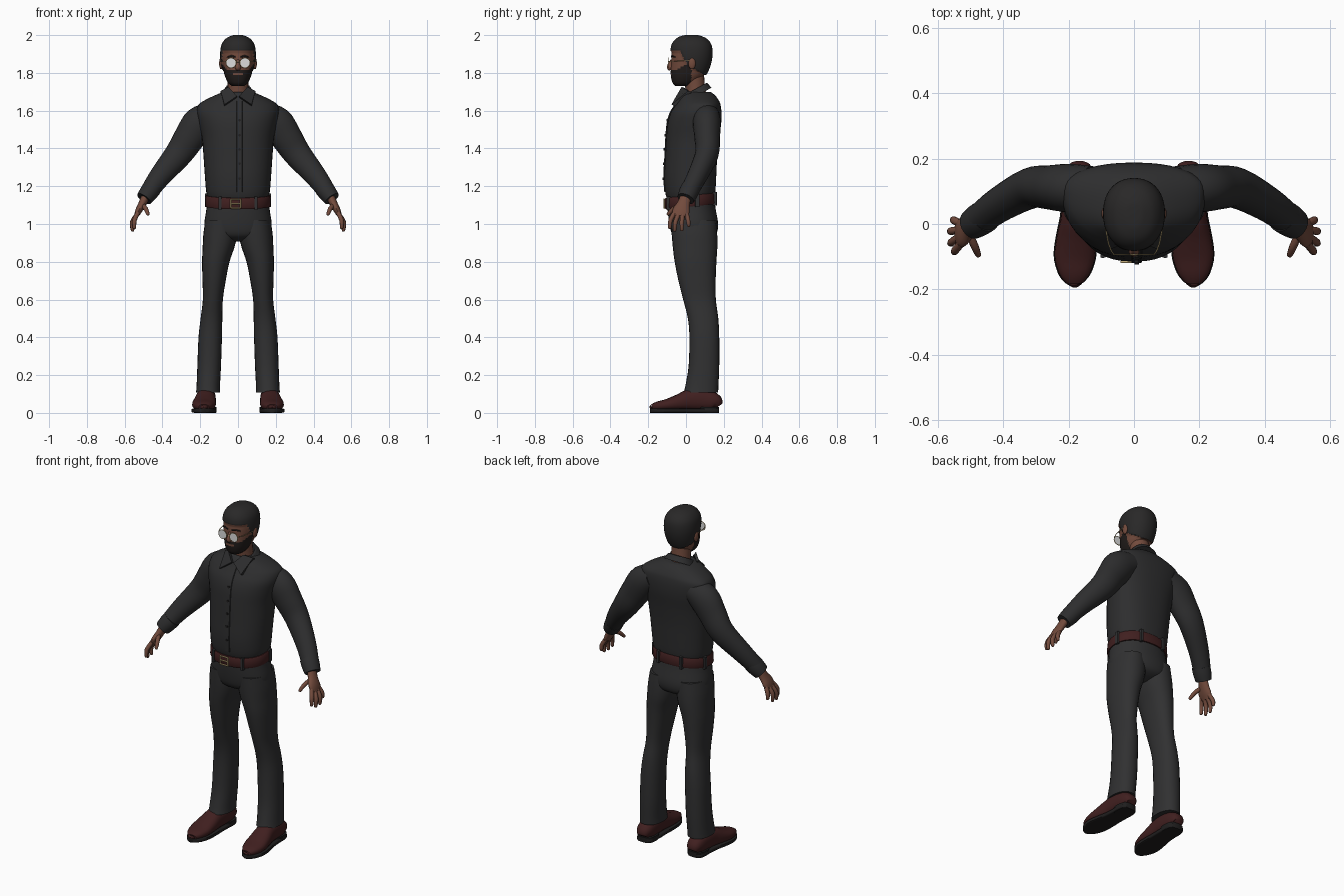
import bpy, bmesh, math
from mathutils import Vector


def material(name, rgb):
    m = bpy.data.materials.new(name)
    m.diffuse_color = (*rgb, 1)
    return m


SHIRT = material("black_shirt", (0.027, 0.027, 0.028))
TROUSERS = material("charcoal_trousers", (0.030, 0.030, 0.031))
SKIN = material("brown_skin", (0.17, 0.070, 0.046))
HAIR = material("black_hair", (0.022, 0.021, 0.021))
BEARD = material("dark_beard", (0.016, 0.012, 0.011))
LEATHER = material("oxblood_leather", (0.052, 0.014, 0.014))
SOLE = material("black_sole", (0.014, 0.013, 0.013))
METAL = material("pale_gold", (0.50, 0.38, 0.18))
LENS = material("white_lens", (0.72, 0.72, 0.72))


def finish(name, bm, mats, rule=None, mirror=False, angle=50):
    bmesh.ops.recalc_face_normals(bm, faces=bm.faces)
    me = bpy.data.meshes.new(name)
    bm.to_mesh(me)
    bm.free()
    for m in mats if isinstance(mats, list) else [mats]:
        me.materials.append(m)
    for p in me.polygons:
        p.use_smooth = True
        if rule:
            p.material_index = rule(p.center)
    me.set_sharp_from_angle(angle=math.radians(angle))
    ob = bpy.data.objects.new(name, me)
    bpy.context.collection.objects.link(ob)
    if mirror:
        mod = ob.modifiers.new("mirror", 'MIRROR')
        mod.use_mirror_merge = False
    return ob


def smooth_rows(rows, k):
    """Catmull-Rom interpolation between rows of numbers."""
    out = []
    for i in range(len(rows) - 1):
        a, b, c, d = (rows[max(i - 1, 0)], rows[i], rows[i + 1], rows[min(i + 2, len(rows) - 1)])
        for j in range(k):
            t = j / k
            out.append([0.5 * (2 * q + (r - p) * t + (2 * p - 5 * q + 4 * r - s) * t * t
                               + (3 * q - p - 3 * r + s) * t ** 3) for p, q, r, s in zip(a, b, c, d)])
    return out + [list(rows[-1])]


def skin_rings(rings):
    bm = bmesh.new()
    vs = [[bm.verts.new(p) for p in r] for r in rings]
    n = len(vs[0])
    for a, b in zip(vs, vs[1:]):
        for i in range(n):
            bm.faces.new((a[i], a[(i + 1) % n], b[(i + 1) % n], b[i]))
    bm.faces.new(vs[0])
    bm.faces.new(vs[-1])
    return bm


def unit_ring(n, e):
    for i in range(n):
        t = 2 * math.pi * i / n
        c, s = math.cos(t), math.sin(t)
        yield (math.copysign(abs(c) ** (2 / e), c), math.copysign(abs(s) ** (2 / e), s))


def stack(rows, n=32, k=4, e=2.2, tilt=0):
    """Horizontal sections: z, front y, widest y, back y, half width, centre x."""
    rings = []
    for z, y0, yc, y1, w, x in smooth_rows(rows, k):
        ring = []
        for u, v in unit_ring(n, e):
            y = yc + v * ((y1 - yc) if v > 0 else (yc - y0))
            ring.append((x + u * w, y, z + tilt * (y - yc)))
        rings.append(ring)
    return skin_rings(rings)


def tube(rows, n=16, k=4, e=2):
    """Sections across a path: x, y, z, radius a, radius b."""
    pts = smooth_rows(rows, k)
    rings = []
    for i, p in enumerate(pts):
        t = (Vector(pts[min(i + 1, len(pts) - 1)][:3]) - Vector(pts[max(i - 1, 0)][:3])).normalized()
        ref = Vector((0, 1, 0)) if abs(t.y) < 0.9 else Vector((0, 0, 1))
        v = (ref - t * ref.dot(t)).normalized()
        u = v.cross(t)
        rings.append([Vector(p[:3]) + u * a * p[3] + v * b * p[4] for a, b in unit_ring(n, e)])
    return skin_rings(rings)


def bar(a, b, ra, rb, n=8, e=2):
    return tube([(*a, ra, rb), (*b, ra, rb)], n, 1, e)


def ball(centre, size):
    bm = bmesh.new()
    bmesh.ops.create_uvsphere(bm, u_segments=16, v_segments=10, radius=1)
    for v in bm.verts:
        v.co = Vector(centre) + Vector(c * s for c, s in zip(v.co, size))
    return bm


# Shirt body
chest = [(1.13, -.10, .03, .145, .155, 0), (1.17, -.11, .035, .155, .168, 0), (1.25, -.115, .04, .16, .175, 0),
         (1.35, -.11, .05, .165, .182, 0), (1.45, -.105, .065, .175, .19, 0), (1.53, -.098, .08, .186, .207, 0),
         (1.585, -.083, .09, .188, .218, 0), (1.625, -.06, .10, .184, .213, 0), (1.65, -.045, .09, .176, .185, 0),
         (1.68, -.03, .07, .155, .125, 0), (1.70, -.015, .06, .13, .075, 0)]
finish("shirt_body", stack(chest, 40, e=2.3), SHIRT)

# Sleeves and cuffs
sleeve = [(.13, .11, 1.575, .07, .068), (.20, .11, 1.535, .09, .074), (.255, .112, 1.46, .083, .068),
          (.315, .11, 1.37, .073, .062), (.41, .06, 1.255, .058, .053), (.475, .012, 1.165, .047, .047)]
finish("sleeve", tube(sleeve, 24), SHIRT, mirror=True)
finish("cuff", tube([(.455, .025, 1.19, .050, .051), (.475, .012, 1.163, .049, .051),
                     (.497, -.002, 1.133, .043, .046)], 24, 2), SHIRT, mirror=True)

# Placket and buttons down the front
finish("placket", tube([(.008, r[1] - .001, r[0], .016, .004) for r in chest[1:9]], 8, e=5), SHIRT)
for i, (z, y) in enumerate([(1.24, -.12), (1.32, -.117), (1.395, -.114), (1.47, -.109), (1.55, -.099)]):
    finish(f"button_{i}", bar((.008, y + .003, z), (.008, y - .004, z), .007, .007, 10), SOLE)

# Collar band and pointed flaps
finish("collar", stack([(1.672, -.035, .045, .135, .093, 0), (1.70, -.028, .045, .118, .076, 0),
                        (1.712, -.02, .045, .11, .066, 0), (1.68, -.01, .045, .10, .055, 0)],
                       32, 2, tilt=.55), SHIRT)
bm = bmesh.new()
flap = [(.006, -.045, 1.673), (.05, -.016, 1.722), (.092, .018, 1.70), (.072, -.07, 1.628)]
front = [bm.verts.new((x, y - .007, z + .004)) for x, y, z in flap]
rear = [bm.verts.new((x, y + .012, z - .004)) for x, y, z in flap]
bm.faces.new(front)
bm.faces.new(rear[::-1])
for i in range(4):
    bm.faces.new((front[i], rear[i], rear[(i + 1) % 4], front[(i + 1) % 4]))
finish("collar_flap", bm, SHIRT, mirror=True, angle=30)

# Trousers
finish("trouser_seat", stack([(1.15, -.10, .03, .148, .160, 0), (1.08, -.098, .03, .157, .167, 0),
                              (1.0, -.088, .035, .17, .178, 0), (.95, -.075, .04, .162, .165, 0),
                              (.925, -.052, .04, .135, .12, 0), (.908, -.01, .04, .09, .05, 0)], 36), TROUSERS)
legs = [(1.02, .01, .172, -.08, .16), (.95, .004, .183, -.076, .165), (.88, .018, .187, -.07, .166),
        (.8, .045, .19, -.06, .161), (.7, .065, .188, -.04, .157), (.6, .08, .186, -.015, .158),
        (.5, .083, .198, .01, .171), (.4, .085, .209, .018, .176), (.25, .09, .215, .014, .176),
        (.15, .095, .219, -.002, .172), (.108, .095, .222, -.012, .17)]
finish("trouser_leg", stack([(z, f, (f + b) / 2, b, (o - i) / 2, (o + i) / 2) for z, i, o, f, b in legs], 24),
       TROUSERS, mirror=True)

# Belt, loops and buckle
finish("belt", stack([(1.093, -.108, .03, .16, .171, 0), (1.10, -.112, .03, .163, .174, 0),
                      (1.145, -.112, .03, .160, .172, 0), (1.152, -.108, .03, .156, .168, 0)],
                     36, 1, 2.2, tilt=.1), LEATHER)
for i, (x, y) in enumerate([(.095, -.092), (.168, .06), (.075, .152)]):
    z = 1.122 + .1 * (y - .03)
    finish(f"belt_loop_{i}", bar((x, y, z - .036), (x, y, z + .036), .008, .012, 8, 6), TROUSERS, mirror=True)
bx, by, bz, w, h = -.012, -.116, 1.108, .026, .024
for i, (a, b) in enumerate([((-w, -h), (w, -h)), ((-w, h), (w, h)), ((-w, -h), (-w, h)),
                            ((w, -h), (w, h)), ((-w, 0), (w, 0))]):
    finish(f"buckle_bar_{i}", bar((bx + a[0], by, bz + a[1]), (bx + b[0], by, bz + b[1]), .004, .004), METAL)

# Shoes: y, centre x, half width, top
shoe = [(.172, .166, .03, .06), (.15, .167, .046, .105), (.08, .168, .051, .13), (.02, .171, .053, .125),
        (-.04, .176, .060, .098), (-.10, .181, .062, .074), (-.15, .182, .048, .06),
        (-.178, .181, .027, .046), (-.188, .18, .010, .034)]
finish("shoe_upper", tube([(x, y, (t + .012) / 2, w, (t - .012) / 2) for y, x, w, t in shoe], 20, e=2.4),
       LEATHER, mirror=True)
finish("shoe_sole", tube([(x, y, .012, w + .003, .012) for y, x, w, t in shoe], 20, e=6), SOLE, mirror=True)
finish("shoe_heel", stack([(0, .07, .115, .174, .05, .167), (.032, .07, .115, .176, .053, .167)], 20, 1, 3),
       SOLE, mirror=True)

# Hands: palm and tapered fingers
finish("palm", tube([(.485, .002, 1.155, .023, .029), (.505, -.012, 1.11, .021, .033),
                     (.526, -.026, 1.07, .018, .045), (.54, -.03, 1.04, .011, .038)], 16), SKIN, mirror=True)
fingers = {"index": ((.53, -.06, 1.06), (.548, -.082, 1.02), (.549, -.086, .98)),
           "middle": ((.535, -.04, 1.05), (.559, -.056, 1.01), (.558, -.06, .967)),
           "ring": ((.535, -.018, 1.05), (.56, -.022, 1.01), (.559, -.022, .969)),
           "little": ((.532, .002, 1.055), (.551, .011, 1.02), (.552, .014, .992)),
           "thumb": ((.505, -.03, 1.10), (.488, -.067, 1.08), (.477, -.094, 1.052))}
for name, (a, b, c) in fingers.items():
    tip = Vector(c) + (Vector(c) - Vector(b)).normalized() * .007
    finish(f"{name}_finger", tube([(*a, .012, .012), (*b, .012, .012), (*c, .009, .009), (*tip, .003, .003)],
                                  10, 3), SKIN, mirror=True)

# Neck
finish("neck", tube([(0, .06, 1.64, .062, .058), (0, .05, 1.71, .055, .052), (0, .04, 1.80, .055, .055)], 20), SKIN)


# Head with hair and beard chosen by height along the hairline
def hairline(y):
    if y < -.03:
        return 1.915
    if y < .01:
        return 1.915 - (y + .03) / .04 * .075
    return max(1.84 - (y - .01) * .55, 1.79)


def head_colour(c):
    if c.z > hairline(c.y):
        return 1
    lips = abs(c.x) < .025 and 1.789 < c.z < 1.803
    if c.y < .028 and c.z < 1.818 + .5 * max(0, c.y + .05) and not lips:
        return 2
    return 0


bm = stack([(1.73, -.055, -.01, .03, .032, 0), (1.745, -.07, -.005, .05, .05, 0), (1.77, -.078, .005, .08, .064, 0),
            (1.80, -.081, .02, .105, .074, 0), (1.85, -.078, .03, .125, .083, 0), (1.90, -.076, .035, .133, .087, 0),
            (1.945, -.07, .035, .128, .081, 0), (1.975, -.048, .035, .105, .06, 0),
            (1.99, -.015, .035, .07, .03, 0), (1.993, .02, .035, .05, .01, 0)], 72, 6)
mid = Vector((0, .035, 1.87))
for v in bm.verts:
    if head_colour(v.co) == 1:
        v.co += (v.co - mid).normalized() * .008
finish("head", bm, [SKIN, HAIR, BEARD], head_colour)

# Facial features
finish("nose", tube([(0, -.073, 1.868, .008, .008), (0, -.082, 1.845, .011, .014),
                     (0, -.084, 1.828, .016, .017), (0, -.078, 1.818, .01, .01)], 12), SKIN)
finish("ear", ball((.09, .032, 1.85), (.010, .019, .031)), SKIN, mirror=True)
finish("eyebrow", tube([(.014, -.077, 1.884, .004, .004), (.035, -.073, 1.889, .005, .004),
                        (.058, -.058, 1.883, .003, .004)], 8), BEARD, mirror=True)

# Glasses
finish("lens", bar((.037, -.092, 1.853), (.037, -.095, 1.853), .025, .025, 24), LENS, mirror=True)
rim = [Vector((.037 + .026 * math.cos(t), -.0935, 1.853 + .026 * math.sin(t)))
       for t in (2 * math.pi * i / 24 for i in range(25))]
finish("lens_rim", tube([(*p, .002, .002) for p in rim], 6, 1), METAL, mirror=True)
finish("glasses_bridge", bar((-.013, -.094, 1.858), (.013, -.094, 1.858), .002, .002), METAL)
finish("glasses_arm", tube([(.063, -.092, 1.86, .002, .002), (.078, -.06, 1.862, .002, .002),
                            (.094, .03, 1.866, .002, .002)], 6, 2), METAL, mirror=True)
